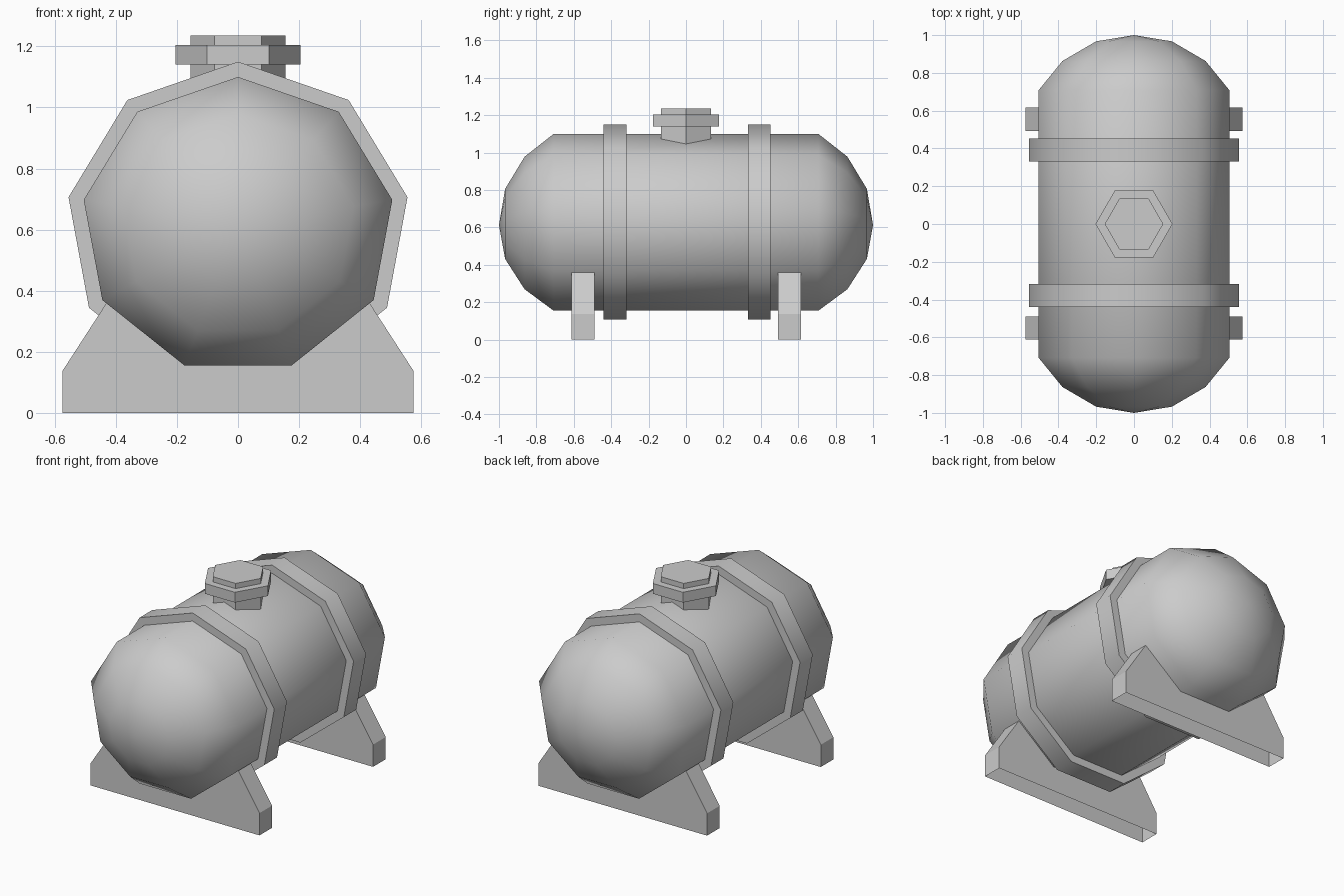
import bpy, bmesh
from math import sin, cos, pi, radians

if "Cube" in bpy.data.objects:
    bpy.data.objects.remove(bpy.data.objects["Cube"])

CZ = 0.613            # height of the tank axis
SIDES = 9


def make_object(name, verts, faces, angle=None):
    me = bpy.data.meshes.new(name)
    me.from_pydata(verts, [], faces)
    ob = bpy.data.objects.new(name, me)
    bpy.context.collection.objects.link(ob)
    bpy.context.view_layer.objects.active = ob
    for o in bpy.context.selected_objects:
        o.select_set(False)
    ob.select_set(True)
    bm = bmesh.new()
    bm.from_mesh(me)
    bmesh.ops.remove_doubles(bm, verts=bm.verts, dist=1e-5)
    bmesh.ops.recalc_face_normals(bm, faces=bm.faces)
    bm.to_mesh(me)
    bm.free()
    if angle:
        bpy.ops.object.shade_smooth_by_angle(angle=radians(angle))
    return ob


def lathe_y(name, profile, rx, rz, closed=False):
    """Sweep (y, radius factor) points round the tank axis, one corner up."""
    verts = [(rx * f * sin(2 * pi * i / SIDES), y, CZ + rz * f * cos(2 * pi * i / SIDES))
             for y, f in profile for i in range(SIDES)]
    n = len(profile)
    faces = []
    for r in range(n if closed else n - 1):
        a, b = r * SIDES, (r + 1) % n * SIDES
        for i in range(SIDES):
            j = (i + 1) % SIDES
            if profile[r][1] == 0:
                faces.append((a, b + j, b + i))
            elif profile[(r + 1) % n][1] == 0:
                faces.append((a + i, a + j, b))
            else:
                faces.append((a + i, a + j, b + j, b + i))
    return make_object(name, verts, faces, 55)


def hex_prism(name, r, z0, z1):
    ring = [(r * cos(i * pi / 3), r * sin(i * pi / 3)) for i in range(6)]
    verts = [(x, y, z) for z in (z0, z1) for x, y in ring]
    faces = [(i, (i + 1) % 6, (i + 1) % 6 + 6, i + 6) for i in range(6)]
    faces += [tuple(range(5, -1, -1)), tuple(range(6, 12))]
    return make_object(name, verts, faces)


# Tank body with domed ends
cap = [(1.0, 0), (0.967, 0.397), (0.863, 0.75), (0.708, 1)]
lathe_y("tank", [(-y, f) for y, f in cap] + cap[::-1], 0.513, 0.487)

# Straps round the tank
for label, y0, y1 in (("front", -0.44, -0.317), ("back", 0.332, 0.453)):
    lathe_y(label + "_strap", [(y0, 0.88), (y0, 1), (y1, 1), (y1, 0.88)],
            0.5635, 0.537, closed=True)

# Saddle feet, hollow underneath, tops buried in the tank
half = [(0.575, 0), (0.575, 0.137), (0.43, 0.361)]
outline = half + [(-x, z) for x, z in reversed(half)]
n = len(outline)
for label, y0, y1 in (("front", -0.612, -0.49), ("back", 0.493, 0.616)):
    verts = [(x, y, z) for y in (y0, y1) for x, z in outline]
    sides = [(i, i + 1, i + 1 + n, i + n) for i in range(n - 1)]
    make_object(label + "_saddle", verts,
                [tuple(range(n)), tuple(range(2 * n - 1, n - 1, -1))] + sides)

# Filler neck and flange
hex_prism("filler_neck", 0.155, 1.0, 1.236)
hex_prism("filler_flange", 0.204, 1.141, 1.204)
